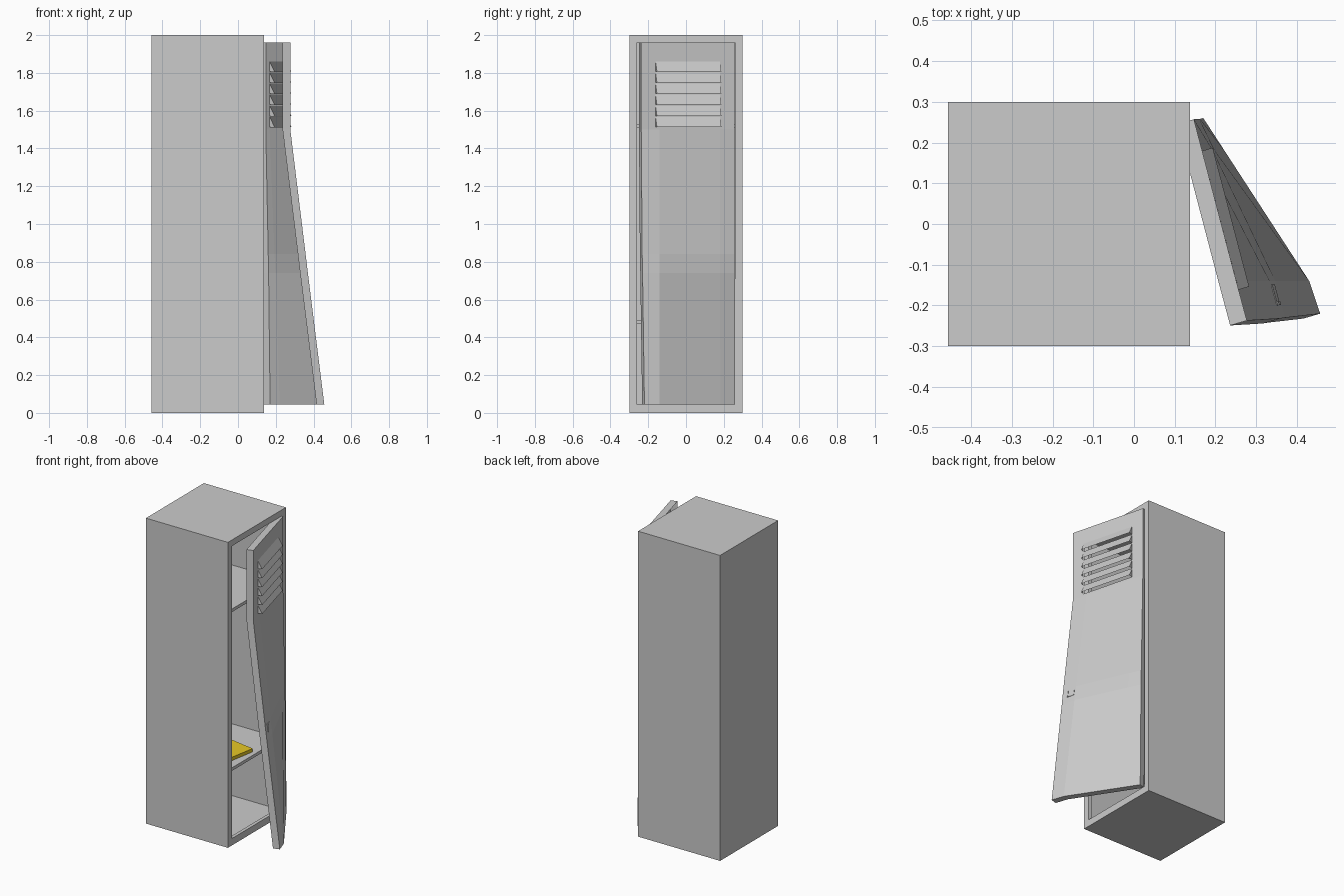
import bpy, bmesh, math
from mathutils import Vector, Matrix

if "Cube" in bpy.data.objects:
    bpy.data.objects.remove(bpy.data.objects["Cube"])


def make_object(name, bm):
    bmesh.ops.remove_doubles(bm, verts=bm.verts, dist=0.0005)
    bmesh.ops.recalc_face_normals(bm, faces=bm.faces)
    mesh = bpy.data.meshes.new(name)
    bm.to_mesh(mesh)
    bm.free()
    ob = bpy.data.objects.new(name, mesh)
    bpy.context.collection.objects.link(ob)
    return ob


def box(name, lo, hi):
    bm = bmesh.new()
    lo, hi = Vector(lo), Vector(hi)
    size = hi - lo
    bmesh.ops.create_cube(bm, size=1, matrix=Matrix.Translation((lo + hi) / 2) @ Matrix.Diagonal((*size, 1)))
    return make_object(name, bm)


def face(bm, pts):
    return bm.faces.new([bm.verts.new(p) for p in pts])


# Cabinet: nested rectangles from the back, over the front frame lip, into the cavity
def ring(x, y, z0, z1):
    return [Vector((x, -y, z0)), Vector((x, y, z0)), Vector((x, y, z1)), Vector((x, -y, z1))]


bm = bmesh.new()
rings = [ring(-0.457, 0.30, 0, 2), ring(0.137, 0.30, 0, 2), ring(0.137, 0.26, 0.045, 1.96),
         ring(0.115, 0.26, 0.045, 1.96), ring(0.115, 0.28, 0.02, 1.98), ring(-0.437, 0.28, 0.02, 1.98)]
for a, b in zip(rings, rings[1:]):
    for i in range(4):
        j = (i + 1) % 4
        face(bm, [a[i], a[j], b[j], b[i]])
face(bm, rings[0])
face(bm, rings[-1])
make_object("cabinet", bm)

# Shelves
for name, z in (("upper_shelf", 1.53), ("lower_shelf", 0.49)):
    box(name, (-0.437, -0.28, z - 0.02), (0.115, 0.28, z))

# Warped door: (z, hinge xy, crease xy, free edge xy)
CREASE = 0.8
SECTIONS = [(1.96, (0.147, 0.257), (0.251, -0.14), (0.277, -0.237)),
            (1.50, (0.147, 0.257), (0.251, -0.14), (0.277, -0.237)),
            (0.84, (0.160, 0.258), (0.333, -0.14), (0.358, -0.232)),
            (0.74, (0.162, 0.258), (0.347, -0.14), (0.370, -0.230)),
            (0.045, (0.170, 0.260), (0.430, -0.14), (0.457, -0.220))]
INWARD = Vector((-0.041, -0.012, 0))


def door_point(s, z, out=0.0):
    for a, b in zip(SECTIONS, SECTIONS[1:]):
        if z >= b[0] - 1e-6:
            break
    t = (a[0] - z) / (a[0] - b[0])
    hinge, crease, free = [Vector(p).lerp(Vector(q), t) for p, q in zip(a[1:], b[1:])]
    if s <= CREASE:
        p = hinge.lerp(crease, s / CREASE)
    else:
        p = crease.lerp(free, (s - CREASE) / (1 - CREASE))
    return Vector((p.x, p.y, z)) - INWARD.normalized() * out


louvers = [(1.86 - 0.0585 * i, 1.807 - 0.0585 * i) for i in range(6)]
slots = {round(top, 4) for top, _ in louvers}
rows = sorted([s[0] for s in SECTIONS] + [z for pair in louvers for z in pair], reverse=True)
cols = [0, 0.156, CREASE, 0.844, 1]
bm = bmesh.new()
for z0, z1 in zip(rows, rows[1:]):
    for s0, s1 in zip(cols, cols[1:]):
        if round(z0, 4) in slots and 0.1 < s0 < 0.84:
            continue
        face(bm, [door_point(s0, z0), door_point(s0, z1), door_point(s1, z1), door_point(s1, z0)])
    # Side flanges
    for s in (0, 1):
        a, b = door_point(s, z0), door_point(s, z1)
        face(bm, [a, b, b + INWARD, a + INWARD])
# Top and bottom flanges
for z in (rows[0], rows[-1]):
    for s0, s1 in zip(cols, cols[1:]):
        a, b = door_point(s0, z), door_point(s1, z)
        face(bm, [a, b, b + INWARD, a + INWARD])
# Louver hoods, open underneath
for top, bottom in louvers:
    ta, tb = door_point(0.156, top), door_point(0.844, top)
    oa, ob_ = door_point(0.156, bottom, 0.027), door_point(0.844, bottom, 0.027)
    face(bm, [ta, oa, ob_, tb])
    face(bm, [ta, door_point(0.156, bottom), oa])
    face(bm, [tb, ob_, door_point(0.844, bottom)])
make_object("door", bm)


# Latch: small frame with a pull bar, laid on the door surface
def door_block(name, s0, s1, z0, z1, depth):
    bm = bmesh.new()
    inner = [door_point(s, z, -0.002) for s, z in ((s0, z0), (s1, z0), (s1, z1), (s0, z1))]
    outer = [door_point(s, z, depth) for s, z in ((s0, z0), (s1, z0), (s1, z1), (s0, z1))]
    face(bm, inner)
    face(bm, outer)
    for i in range(4):
        j = (i + 1) % 4
        face(bm, [inner[i], inner[j], outer[j], outer[i]])
    make_object(name, bm)


door_block("latch_plate", 0.82, 0.93, 0.78, 0.83, 0.002)
door_block("latch_pull", 0.91, 0.93, 0.785, 0.825, 0.005)

# Yellow book lying on the lower shelf
book = box("book", (-0.24, -0.20, 0), (0, 0, 0.022))
book.location = (0.087, 0.027, 0.49)
book.rotation_euler = (0, 0, math.radians(-10))
mat = bpy.data.materials.new("yellow")
mat.diffuse_color = (0.8, 0.58, 0.02, 1)
mat.use_nodes = True
mat.node_tree.nodes["Principled BSDF"].inputs["Base Color"].default_value = mat.diffuse_color
book.data.materials.append(mat)
